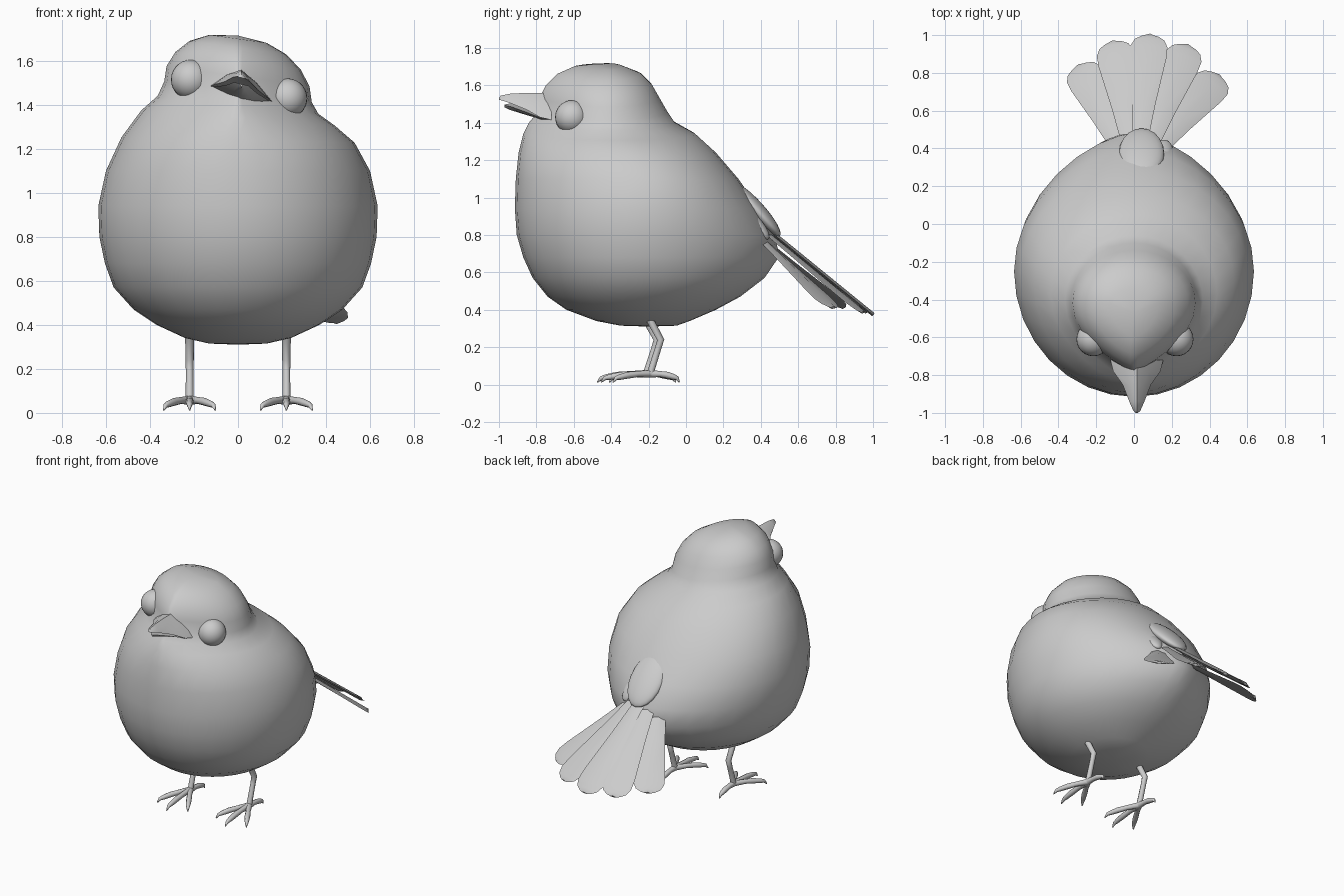
import bpy, bmesh
from math import sin, cos, pi, radians
from mathutils import Vector, Matrix

if "Cube" in bpy.data.objects:
    bpy.data.objects.remove(bpy.data.objects["Cube"])


def smooth(ob, angle=60):
    bpy.ops.object.select_all(action='DESELECT')
    ob.select_set(True)
    bpy.context.view_layer.objects.active = ob
    bpy.ops.object.shade_smooth_by_angle(angle=radians(angle))


def loft(name, rings, poles=None, angle=60):
    """Skin closed rings of equal size; ends become poles or flat caps."""
    bm = bmesh.new()
    vs = [[bm.verts.new(p) for p in r] for r in rings]
    n = len(vs[0])
    for a, b in zip(vs, vs[1:]):
        for i in range(n):
            bm.faces.new((a[i], a[(i + 1) % n], b[(i + 1) % n], b[i]))
    for k, r in enumerate((vs[0], vs[-1])):
        if poles:
            p = bm.verts.new(poles[k])
            for i in range(n):
                bm.faces.new((r[i], r[(i + 1) % n], p))
        else:
            bm.faces.new(r)
    bmesh.ops.recalc_face_normals(bm, faces=bm.faces)
    me = bpy.data.meshes.new(name)
    bm.to_mesh(me)
    bm.free()
    ob = bpy.data.objects.new(name, me)
    bpy.context.collection.objects.link(ob)
    smooth(ob, angle)
    return ob


def ramp(z, a, b):
    return min(1, max(0, (z - a) / (b - a)))


# Body and head: one skin through rings of (z, front y, back y, half width)
rows = [(.315, -.35, -.05, .13), (.34, -.48, .02, .24), (.40, -.64, .16, .37),
        (.47, -.74, .29, .475), (.57, -.82, .42, .565), (.68, -.87, .495, .605),
        (.80, -.905, .48, .63), (.94, -.915, .39, .635), (1.10, -.91, .28, .60),
        (1.24, -.895, .16, .53), (1.34, -.87, .05, .44), (1.40, -.84, -.06, .365),
        (1.46, -.79, -.10, .335), (1.53, -.785, -.14, .325), (1.60, -.75, -.18, .285),
        (1.66, -.69, -.24, .22), (1.70, -.60, -.34, .13)]
rings = []
for z, y0, y1, w in rows:
    cy = -.25 - .17 * ramp(z, 1.15, 1.42)
    front = 1 + .9 * ramp(z, 1.22, 1.42) - .5 * ramp(z, 1.53, 1.68)
    back = 1 + .4 * max(0, 1 - abs(z - .7) / .3)
    tilt = .14 * ramp(z, 1.2, 1.45)
    ring = []
    for i in range(32):
        t = 2 * pi * i / 32
        s, c = sin(t), cos(t)
        y = cy + s * ((y1 - cy) if s > 0 else (cy - y0))
        x = w * (1 if c > 0 else -1) * abs(c) ** (back if s > 0 else front)
        ring.append((x, y, z - tilt * x))
    rings.append(ring)
loft("body", rings, [(0, -.2, .31), (0, -.47, 1.715)], 180)

# Eyes, the head being tilted to one side
for name, x, z in (("eye_right", .225, 1.43), ("eye_left", -.215, 1.515)):
    bpy.ops.mesh.primitive_uv_sphere_add(segments=24, ring_count=14, radius=.09,
                                         location=(x, -.61, z))
    bpy.context.object.name = name
    smooth(bpy.context.object, 180)


# Beak halves: sections of (y, half width, ridge z, edge z)
def beak(name, sections):
    rings = []
    for y, w, ridge, edge in sections:
        rings.append([(.015 + w * k, y, edge + (ridge - edge) * h - .25 * w * k)
                      for k, h in ((-1, 0), (-.5, .62), (0, 1), (.5, .62), (1, 0), (0, .15))])
    loft(name, rings, angle=50)


beak("beak_upper", [(-.72, .14, 1.56, 1.45), (-.78, .125, 1.56, 1.46),
                    (-.85, .075, 1.56, 1.487), (-.94, .04, 1.555, 1.515),
                    (-.99, .018, 1.545, 1.525), (-1.0, .005, 1.532, 1.522)])
beak("beak_lower", [(-.72, .13, 1.40, 1.45), (-.78, .115, 1.42, 1.455),
                    (-.85, .07, 1.44, 1.472), (-.94, .032, 1.468, 1.495),
                    (-.97, .008, 1.482, 1.495)])

# Tail feathers, fanned and arched: base and tip of each
feathers = [((-.07, .38, .80), (-.29, .84, .41)), ((-.02, .39, .84), (-.11, .965, .385)),
            ((.03, .40, .86), (.085, 1.0, .372)), ((.08, .39, .84), (.285, .945, .385)),
            ((.12, .38, .80), (.45, .785, .41))]
for i, (b, t) in enumerate(feathers):
    b, t = Vector(b), Vector(t)
    d = t - b
    up = Vector((.35 * (i - 2) / 2, .62, .78))
    side = d.cross(up).normalized()
    nor = side.cross(d).normalized() * .008
    rings = []
    for f, w in ((0, .035), (.4, .062), (.8, .097), (.9, .098), (.96, .078), (.99, .045), (1, .02)):
        p = b + d * f
        rings.append([p - side * w, p + nor * 1.6, p + side * w, p - nor])
    loft("tail_feather_%d" % (i + 1), rings, angle=40)

# Feather tufts over the root of the tail
for name, loc, size, turn in (("tail_covert", (.04, .375, .935), (.12, .19, .045), 0),
                              ("tail_covert_left", (-.09, .37, .86), (.055, .11, .035), .25),
                              ("tail_covert_right", (.15, .37, .86), (.055, .11, .035), -.25)):
    bpy.ops.mesh.primitive_uv_sphere_add(segments=20, ring_count=12, radius=1, location=loc)
    ob = bpy.context.object
    ob.name = name
    ob.scale = size
    ob.rotation_euler = (radians(-48), 0, turn)
    smooth(ob, 180)


# Legs with three front toes, one back toe and claws: paths of (x, y, z, radius)
def leg(name, x0, y0):
    cu = bpy.data.curves.new(name, 'CURVE')
    cu.dimensions = '3D'
    cu.bevel_depth = 1
    cu.bevel_resolution = 2
    cu.use_fill_caps = True
    paths = [[(0, -.02, .40, .02), (0, 0, .34, .02), (0, .055, .24, .019),
              (0, .04, .19, .017), (0, .005, .08, .018), (0, 0, .055, .021)]]
    for tx, ty in ((0, -.265), (-.118, -.20), (.118, -.20), (0, .155)):
        paths.append([(tx * f, ty * f, z, r) for f, z, r in
                      ((0, .058, .02), (.35, .056, .016), (.6, .05, .018),
                       (.82, .04, .015), (.92, .034, .011), (1, .012, .003))])
    for path in paths:
        sp = cu.splines.new('POLY')
        sp.points.add(len(path) - 1)
        for pt, (x, y, z, r) in zip(sp.points, path):
            pt.co = (x, y, z, 1)
            pt.radius = r
    ob = bpy.data.objects.new(name, cu)
    ob.location = (x0, y0, 0)
    bpy.context.collection.objects.link(ob)
    bpy.ops.object.select_all(action='DESELECT')
    ob.select_set(True)
    bpy.context.view_layer.objects.active = ob
    bpy.ops.object.convert(target='MESH')
    smooth(bpy.context.object, 60)


leg("leg_right", .22, -.19)
leg("leg_left", -.22, -.21)
